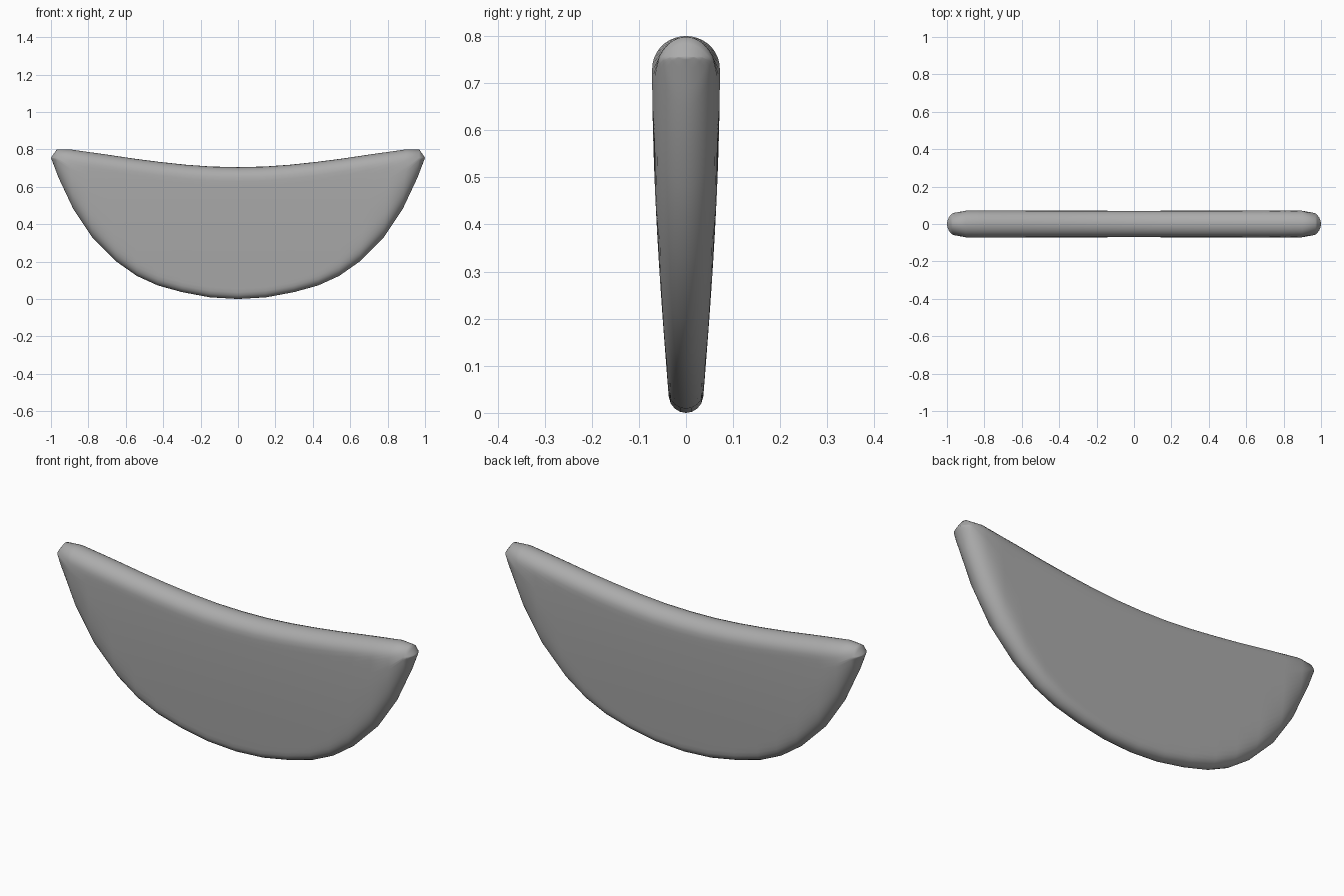
import bpy, bmesh, math
from mathutils import Vector

if "Cube" in bpy.data.objects:
    bpy.data.objects.remove(bpy.data.objects["Cube"])

# Half outline of the crescent, centre to tip (x, z)
TOP = [(0, .705), (.14, .708), (.28, .718), (.42, .733), (.56, .751),
       (.7, .772), (.8, .786), (.9, .8), (.97, .798),
       (.98, .784), (.99, .77), (.997, .76)]
BOTTOM = [(0, 0), (.15, .009), (.3, .037), (.43, .073), (.54, .123),
          (.65, .2), (.78, .33), (.88, .48), (.96, .65),
          (.976, .692), (.99, .729), (.998, .75)]
TIP = (1, .755)
ROWS = 28

outline = [Vector(p) for p in TOP + [TIP] + BOTTOM[::-1]]


def edge_distance(p):
    best = 9
    for a, b in zip(outline, outline[1:]):
        ab = b - a
        t = max(0, min(1, (p - a).dot(ab) / ab.length_squared))
        best = min(best, (p - a - ab * t).length)
    return best


def half_thickness(x, z):
    # Wedge: thin at the bottom, thick at the top, with a rounded rim
    full = .034 + .038 * math.sin(math.pi / 2 * min(1, max(0, z / .75)))
    radius = full * .95
    k = max(0, 1 - edge_distance(Vector((abs(x), z))) / radius)
    return full * math.sqrt(max(0, 1 - k * k))


# Columns from left to right; rows bunched towards the rim
pairs = list(zip(TOP, BOTTOM))
columns = [(-1, t, b) for t, b in pairs[:0:-1]] + [(1, t, b) for t, b in pairs]

bm = bmesh.new()
for side in (-1, 1):
    grid = []
    for sx, top, bot in columns:
        col = []
        for i in range(ROWS + 1):
            v = (1 - math.cos(math.pi * i / ROWS)) / 2
            x = sx * (bot[0] + (top[0] - bot[0]) * v)
            z = bot[1] + (top[1] - bot[1]) * v
            col.append(bm.verts.new((x, side * half_thickness(x, z), z)))
        grid.append(col)
    for c, d in zip(grid, grid[1:]):
        for i in range(ROWS):
            bm.faces.new((c[i], d[i], d[i + 1], c[i + 1]))
    # Pointed ends
    for sx, col in ((-1, grid[0]), (1, grid[-1])):
        tip = bm.verts.new((sx * TIP[0], 0, TIP[1]))
        for i in range(ROWS):
            bm.faces.new((col[i], tip, col[i + 1]))

bmesh.ops.remove_doubles(bm, verts=bm.verts, dist=.0004)
bmesh.ops.recalc_face_normals(bm, faces=bm.faces)
mesh = bpy.data.meshes.new("crescent_blade")
bm.to_mesh(mesh)
bm.free()
blade = bpy.data.objects.new("crescent_blade", mesh)
bpy.context.collection.objects.link(blade)

# Dark grey
grey = bpy.data.materials.new("dark_grey")
grey.diffuse_color = (.41, .41, .41, 1)
grey.use_nodes = True
grey.node_tree.nodes["Principled BSDF"].inputs["Base Color"].default_value = grey.diffuse_color
mesh.materials.append(grey)

bpy.context.view_layer.objects.active = blade
blade.select_set(True)
bpy.ops.object.shade_smooth_by_angle(angle=math.radians(60))
